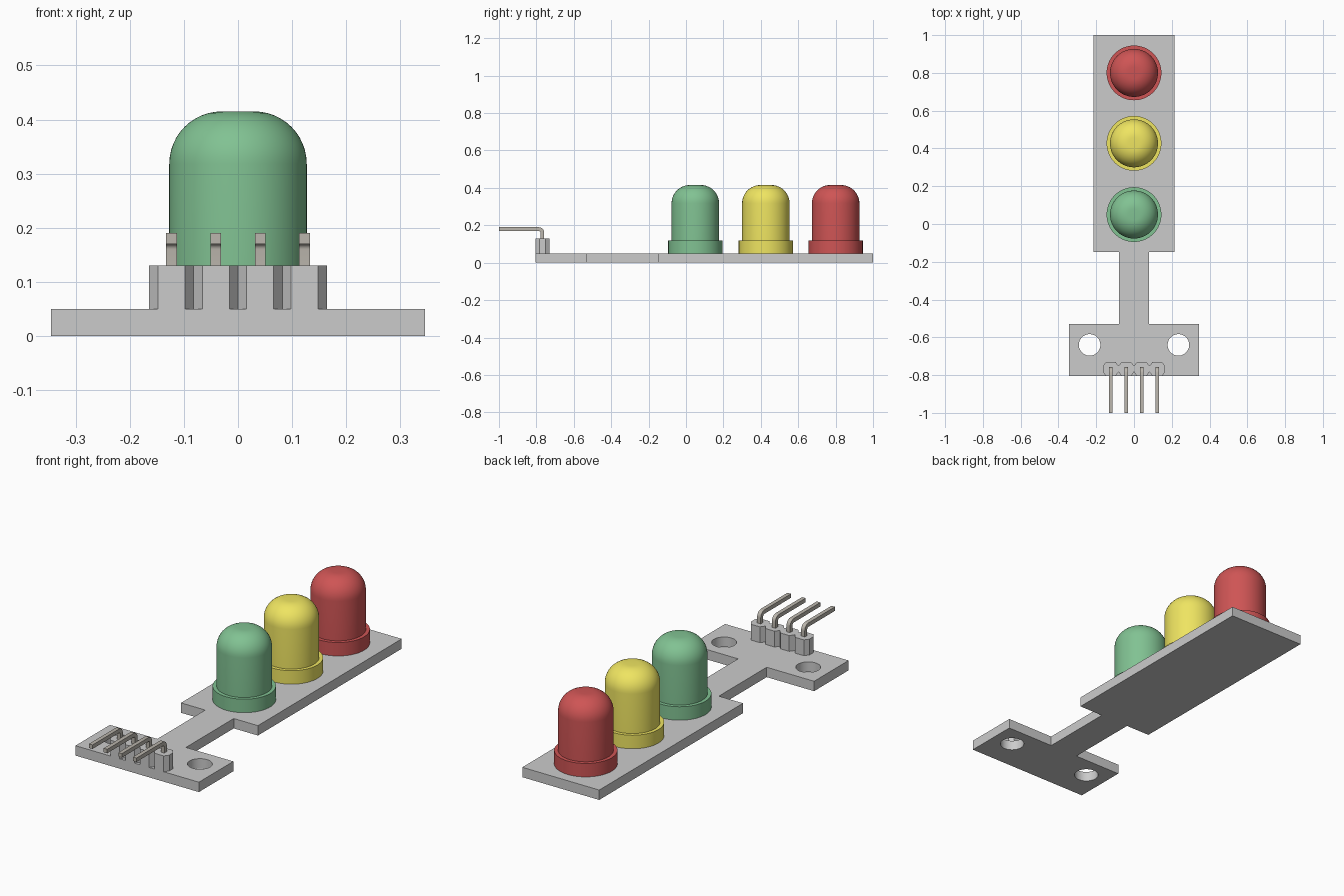
import bpy, bmesh, math
from mathutils import Vector

if "Cube" in bpy.data.objects:
    bpy.data.objects.remove(bpy.data.objects["Cube"])


def finish(name, bm, color=None, smooth=False):
    bmesh.ops.recalc_face_normals(bm, faces=bm.faces[:])
    me = bpy.data.meshes.new(name)
    bm.to_mesh(me)
    bm.free()
    ob = bpy.data.objects.new(name, me)
    bpy.context.collection.objects.link(ob)
    if color:
        mat = bpy.data.materials.new(name + "_colour")
        mat.diffuse_color = (*color, 1)
        mat.use_nodes = True
        mat.node_tree.nodes["Principled BSDF"].inputs["Base Color"].default_value = mat.diffuse_color
        me.materials.append(mat)
    if smooth:
        bpy.ops.object.select_all(action='DESELECT')
        ob.select_set(True)
        bpy.context.view_layer.objects.active = ob
        bpy.ops.object.shade_smooth_by_angle(angle=math.radians(30))
    return ob


def prism(bm, outline, z0, z1):
    face = bm.faces.new([bm.verts.new((x, y, z0)) for x, y in outline])
    ext = bmesh.ops.extrude_face_region(bm, geom=[face])
    verts = [v for v in ext["geom"] if isinstance(v, bmesh.types.BMVert)]
    bmesh.ops.translate(bm, vec=(0, 0, z1 - z0), verts=verts)


# Circuit board: half outline mirrored, two mounting holes cut through
half = [(0.345, -0.805), (0.345, -0.53), (0.08, -0.53),
        (0.08, -0.148), (0.215, -0.148), (0.215, 1.0)]
bm = bmesh.new()
prism(bm, half + [(-x, y) for x, y in reversed(half)], 0, 0.05)
board = finish("circuit_board", bm)

bm = bmesh.new()
for x in (-0.235, 0.235):
    ring = [(x + 0.057 * math.cos(a), -0.64 + 0.057 * math.sin(a))
            for a in (2 * math.pi * i / 48 for i in range(48))]
    prism(bm, ring, -0.1, 0.15)
cutter = finish("hole_cutter", bm)
cutter.hide_render = True
mod = board.modifiers.new("holes", 'BOOLEAN')
mod.object = cutter
mod.solver = 'EXACT'
bpy.context.view_layer.objects.active = board
bpy.ops.object.modifier_apply(modifier="holes")
bpy.data.objects.remove(cutter)
bpy.context.view_layer.objects.active = board
board.select_set(True)
bpy.ops.object.shade_smooth_by_angle(angle=math.radians(30))

# Lamps: revolved profile with flange, barrel and rounded top
R, FILLET, TOP = 0.127, 0.097, 0.415
profile = [(0, 0.05), (0.145, 0.05), (0.145, 0.118), (R, 0.118)]
for i in range(13):
    a = math.pi / 2 * i / 12
    profile.append((R - FILLET + FILLET * math.cos(a),
                    TOP - FILLET + FILLET * math.sin(a)))
profile.append((0, TOP))
for name, y, color in (("green_lamp", 0.05, (0.22, 0.54, 0.29)),
                       ("yellow_lamp", 0.427, (0.86, 0.78, 0.12)),
                       ("red_lamp", 0.80, (0.62, 0.09, 0.09))):
    bm = bmesh.new()
    verts = [bm.verts.new((r, 0, z)) for r, z in profile]
    edges = [bm.edges.new(p) for p in zip(verts, verts[1:])]
    bmesh.ops.spin(bm, geom=verts + edges, cent=(0, 0, 0), axis=(0, 0, 1),
                   angle=2 * math.pi, steps=64, use_duplicate=False)
    bmesh.ops.remove_doubles(bm, verts=bm.verts[:], dist=1e-5)
    finish(name, bm, color, True).location.y = y

# Header: one continuous block with notched sides between its four cells
PITCH, Y0, Y1, CX, CY = 0.082, -0.805, -0.73, 0.016, 0.022
front = []
for i in range(4):
    x = (i - 2) * PITCH
    front += [(x, Y0 + CY), (x + CX, Y0), (x + PITCH - CX, Y0)]
front.append((2 * PITCH, Y0 + CY))
back = [(x, Y0 + Y1 - y) for x, y in reversed(front)]
bm = bmesh.new()
prism(bm, front + back, 0.05, 0.13)
finish("pin_header", bm)

# Pins: square section swept round a small bend
W, YV, ZH, B = 0.01, -0.768, 0.18, 0.02
path = [(YV, 0.12, 0)]
for i in range(7):
    a = math.pi / 2 * i / 6
    path.append((YV - B + B * math.cos(a), ZH - B + B * math.sin(a), a))
path.append((-1.0, ZH, math.pi / 2))
for i in range(4):
    bm = bmesh.new()
    rings = []
    for y, z, a in path:
        n = Vector((0, math.cos(a), math.sin(a))) * W
        c = Vector(((i - 1.5) * PITCH, y, z))
        side = Vector((W, 0, 0))
        rings.append([bm.verts.new(c + s * side + t * n)
                      for s, t in ((1, 1), (-1, 1), (-1, -1), (1, -1))])
    for r0, r1 in zip(rings, rings[1:]):
        for k in range(4):
            bm.faces.new((r0[k], r0[k - 1], r1[k - 1], r1[k]))
    bm.faces.new(rings[0])
    bm.faces.new(rings[-1])
    finish(f"pin_{i + 1}", bm, (0.50, 0.47, 0.42), True)
